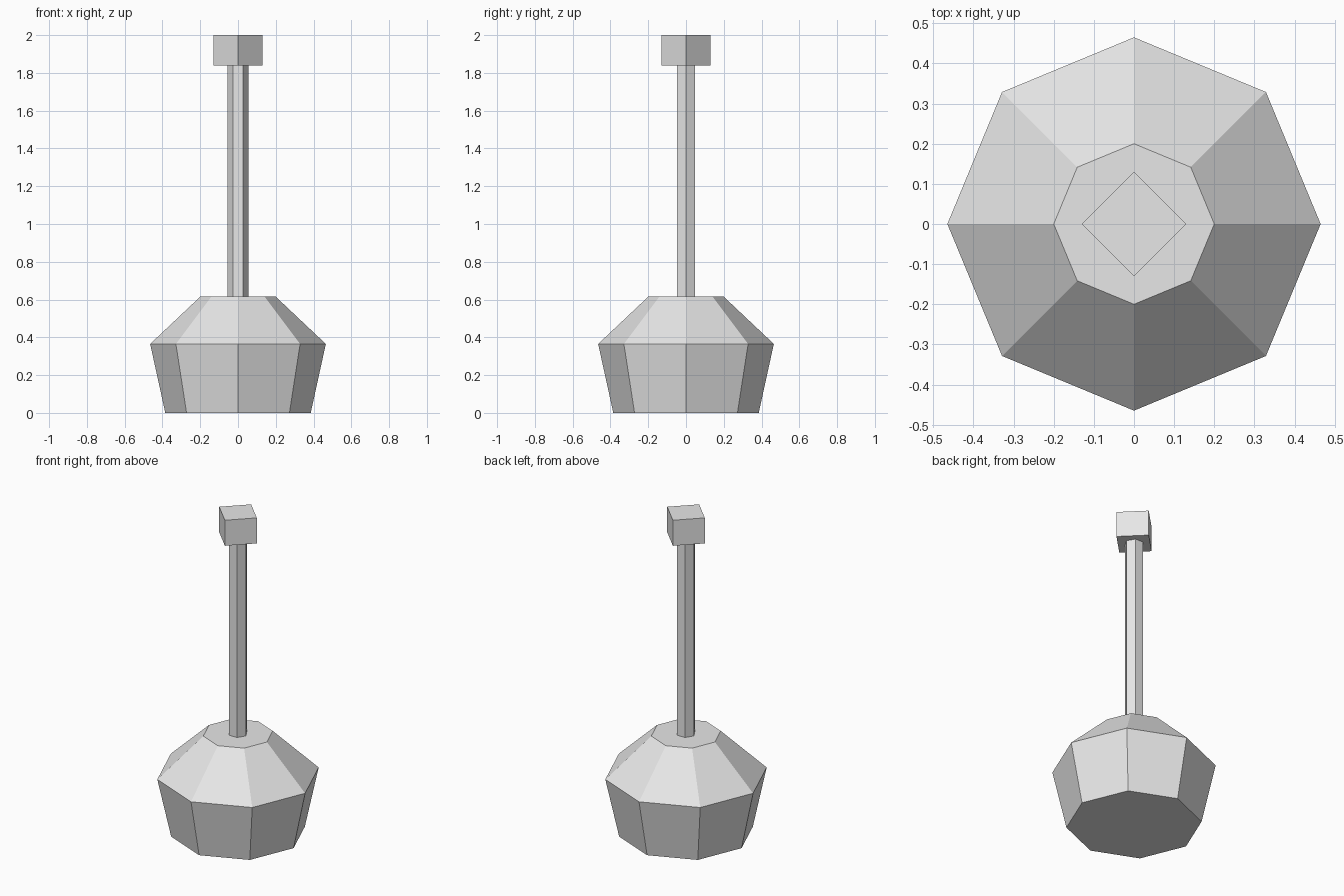
import bpy
import bmesh
from math import cos, sin, tau

cube = bpy.data.objects.get("Cube")
if cube:
    bpy.data.objects.remove(cube, do_unlink=True)

grey = bpy.data.materials.new("light_grey")
grey.use_nodes = True
GREY = (0.8, 0.8, 0.8, 1)
grey.diffuse_color = GREY
grey.node_tree.nodes["Principled BSDF"].inputs["Base Color"].default_value = GREY


def faceted_solid(name, sides, profile):
    """Closed flat-faced solid from (radius, height) rings, first corner on +x."""
    bm = bmesh.new()
    rings = [[bm.verts.new((r * cos(tau * i / sides), r * sin(tau * i / sides), z))
              for i in range(sides)] for r, z in profile]
    for low, high in zip(rings, rings[1:]):
        for i in range(sides):
            j = (i + 1) % sides
            bm.faces.new((low[i], low[j], high[j], high[i]))
    bm.faces.new(rings[0][::-1])
    bm.faces.new(rings[-1])
    mesh = bpy.data.meshes.new(name)
    bm.to_mesh(mesh)
    bm.free()
    mesh.materials.append(grey)
    obj = bpy.data.objects.new(name, mesh)
    bpy.context.collection.objects.link(obj)
    return obj


# Eight-sided base with a sloping shoulder
faceted_solid("base", 8, [(0.385, 0), (0.465, 0.365), (0.2, 0.615)])
# Six-sided upright shaft
faceted_solid("shaft", 6, [(0.055, 0.615), (0.055, 1.84)])
# Square block on top, turned corner to the front
faceted_solid("top_block", 4, [(0.13, 1.84), (0.13, 2)])
